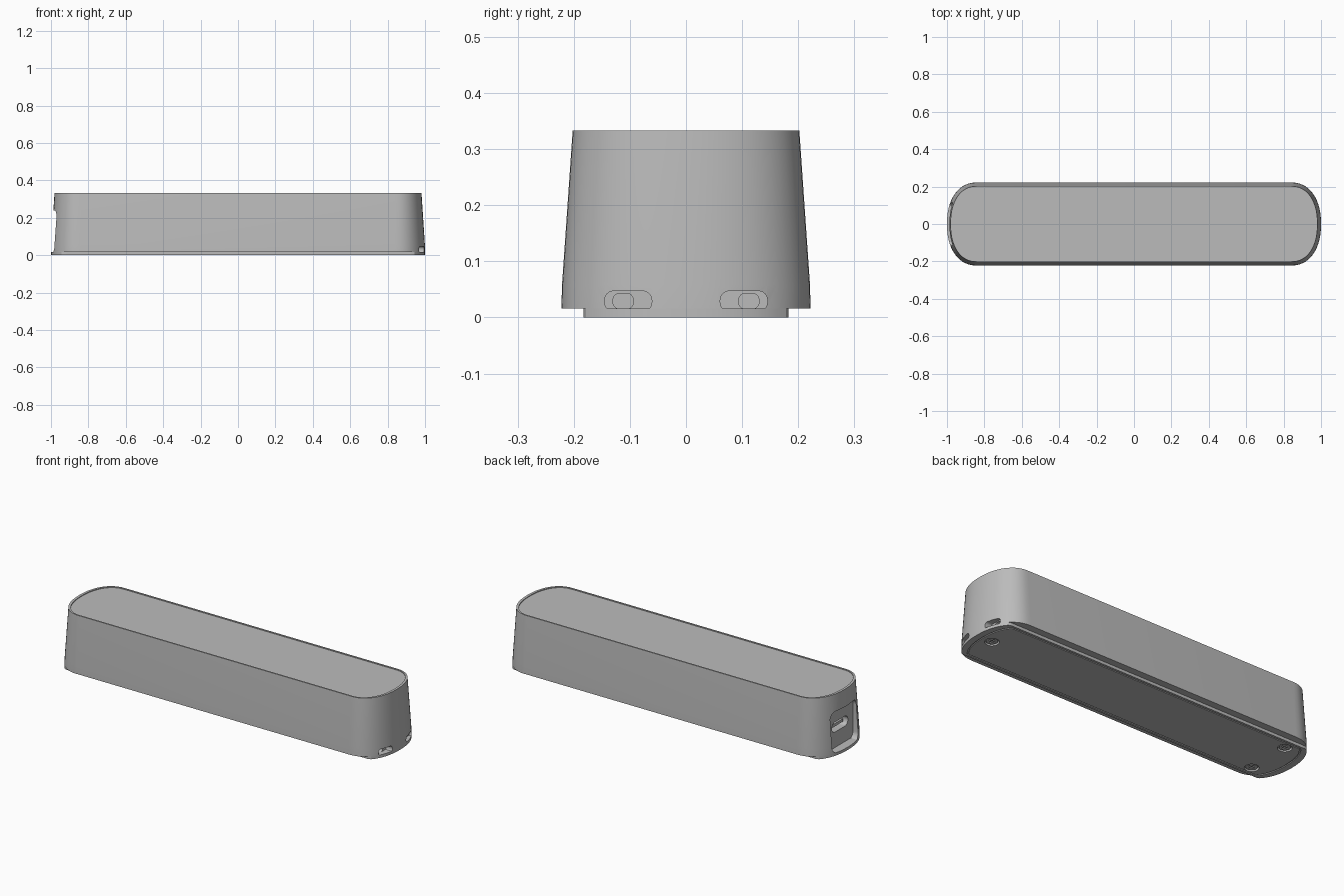
import bpy, bmesh
from math import sin, cos, pi, copysign

cube = bpy.data.objects.get("Cube")
if cube:
    bpy.data.objects.remove(cube)

grey = bpy.data.materials.new("matte_grey")
grey.use_nodes = True
color = (0.5, 0.5, 0.5, 1)
grey.diffuse_color = color
grey.node_tree.nodes["Principled BSDF"].inputs["Base Color"].default_value = color


def loft(name, rings):
    """Closed solid through rings of equal point count, capped at both ends."""
    bm = bmesh.new()
    loops = [[bm.verts.new(p) for p in ring] for ring in rings]
    n = len(loops[0])
    for a, b in zip(loops, loops[1:]):
        for i in range(n):
            j = (i + 1) % n
            bm.faces.new((a[i], a[j], b[j], b[i]))
    bm.faces.new(loops[0])
    bm.faces.new(loops[-1])
    bmesh.ops.recalc_face_normals(bm, faces=bm.faces)
    mesh = bpy.data.meshes.new(name)
    bm.to_mesh(mesh)
    bm.free()
    mesh.materials.append(grey)
    obj = bpy.data.objects.new(name, mesh)
    bpy.context.collection.objects.link(obj)
    return obj


def outline(z, dx=0.0, dy=0.0, y_max=1.0, steps=28):
    """Long outline with soft, bulged ends, shrunk by dx and dy."""
    pts = []
    for side in (1, -1):
        for i in range(steps + 1):
            t = -pi / 2 + pi * i / steps
            c, s = abs(cos(t)) ** 0.9, copysign(abs(sin(t)) ** 0.9, sin(t))
            y = max(-y_max, min(y_max, (0.222 - dy) * s))
            pts.append((side * (0.84 + (0.16 - dx) * c), side * y, z))
    return pts


def rounded_prism(name, x0, x1, y, z, hw, hh, r, steps=8):
    """Rounded rectangle in the end plane, extruded along x."""
    def ring(x):
        pts = []
        for k, (sy, sz) in enumerate(((1, 1), (-1, 1), (-1, -1), (1, -1))):
            for i in range(steps + 1):
                a = (k + i / steps) * pi / 2
                pts.append((x, y + sy * (hw - r) + r * cos(a),
                            z + sz * (hh - r) + r * sin(a)))
        return pts
    return loft(name, [ring(x0), ring(x1)])


def disc(name, x, y, z0, z1, r, steps=32):
    def ring(z):
        return [(x + r * cos(2 * pi * i / steps), y + r * sin(2 * pi * i / steps), z)
                for i in range(steps)]
    return loft(name, [ring(z0), ring(z1)])


def bar(name, x, y, z0, z1, hx, hy):
    def ring(z):
        return [(x - hx, y - hy, z), (x + hx, y - hy, z), (x + hx, y + hy, z), (x - hx, y + hy, z)]
    return loft(name, [ring(z0), ring(z1)])


def cut(obj, cutters):
    """Subtract each cutter and bake the result."""
    for c in cutters:
        c.hide_render = True
        mod = obj.modifiers.new("cut", 'BOOLEAN')
        mod.operation = 'DIFFERENCE'
        mod.solver = 'EXACT'
        mod.object = c
    bpy.context.view_layer.update()
    deps = bpy.context.evaluated_depsgraph_get()
    mesh = bpy.data.meshes.new_from_object(obj.evaluated_get(deps))
    obj.modifiers.clear()
    obj.data = mesh
    for c in cutters:
        bpy.data.objects.remove(c)


def smooth(obj):
    bpy.ops.object.select_all(action='DESELECT')
    obj.select_set(True)
    bpy.context.view_layer.objects.active = obj
    bpy.ops.object.shade_smooth_by_angle(angle=0.5)


# Tapered housing with a shallow recessed top panel
housing = loft("housing", [
    outline(0.016), outline(0.058, 0.001, 0.001), outline(0.333, 0.019, 0.02),
    outline(0.333, 0.033, 0.028), outline(0.329, 0.033, 0.028)])

# Port recess with socket at one end, two strap slots at the other
cutters = [rounded_prism("port_recess", -1.1, -0.95, 0, 0.125, 0.115, 0.115, 0.04),
           rounded_prism("socket", -0.96, -0.89, 0, 0.13, 0.07, 0.028, 0.027)]
for s in (1, -1):
    cutters.append(rounded_prism("slot", 0.957, 1.1, s * 0.103, 0.029, 0.042, 0.018, 0.016))
    cutters.append(rounded_prism("slot_hole", 0.92, 0.97, s * 0.112, 0.029, 0.018, 0.014, 0.012))
cut(housing, cutters)
smooth(housing)

# Connector tongue inside the socket
tongue = rounded_prism("socket_tongue", -0.935, -0.88, 0, 0.13, 0.05, 0.008, 0.004)
smooth(tongue)

# Base plate with a fine groove around its underside
base = loft("base_plate", [
    outline(0.016, y_max=0.183), outline(0, y_max=0.183),
    outline(0, 0.035, 0.02, 0.17), outline(0.005, 0.035, 0.02, 0.17),
    outline(0.005, 0.042, 0.027, 0.164), outline(0, 0.042, 0.027, 0.164)])
screws = [(0.9, 0), (-0.85, 0.125), (-0.85, -0.125)]
cut(base, [disc("counterbore", x, y, -0.02, 0.013, 0.036) for x, y in screws])
smooth(base)

# Cross-head screws
for x, y in screws:
    head = disc("screw", x, y, 0.004, 0.014, 0.029)
    cut(head, [bar("cross_a", x, y, 0, 0.009, 0.018, 0.004),
               bar("cross_b", x, y, 0, 0.009, 0.004, 0.018)])
    smooth(head)
